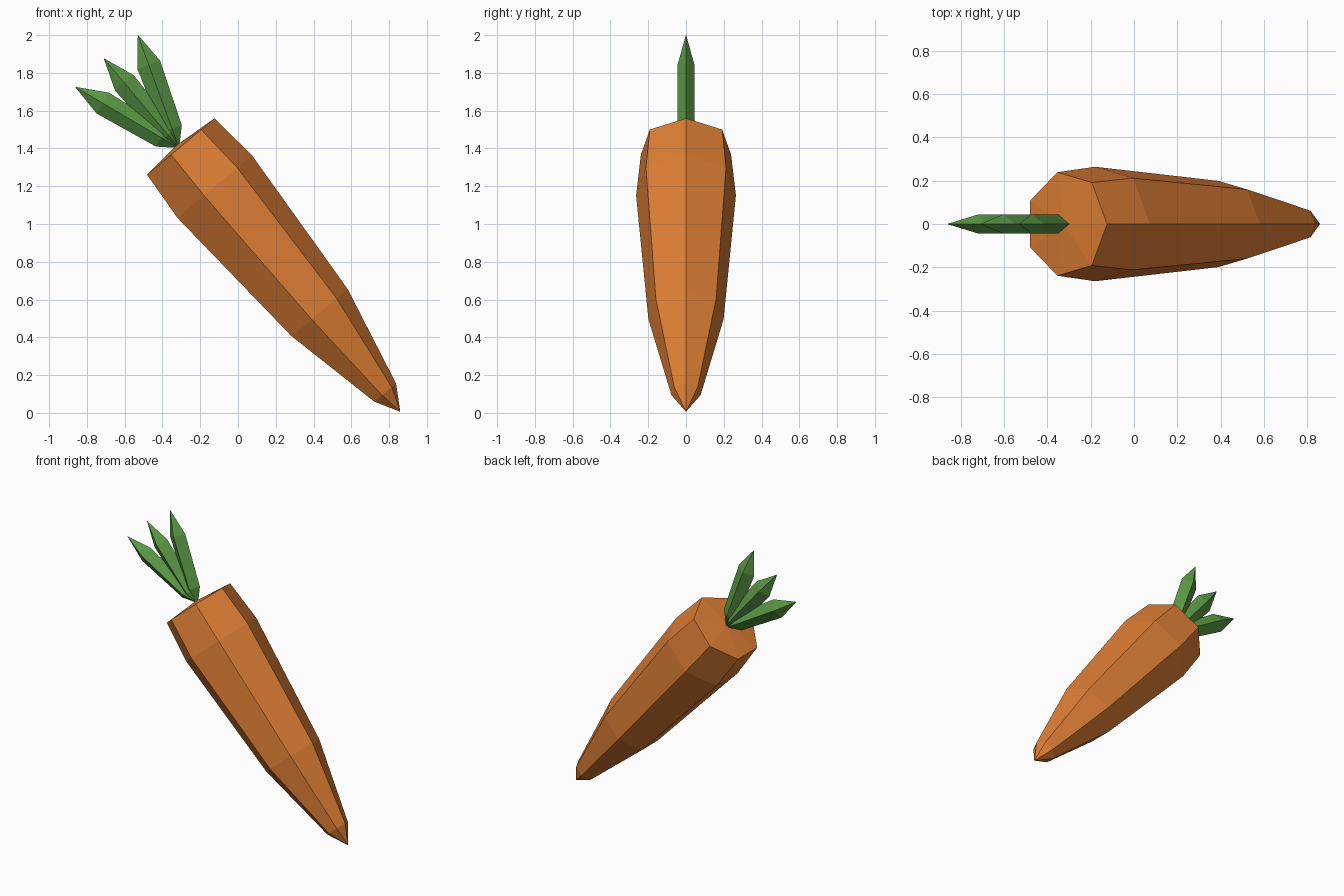
import bpy, bmesh
from math import sin, cos, pi, radians
from mathutils import Vector

if "Cube" in bpy.data.objects:
    bpy.data.objects.remove(bpy.data.objects["Cube"])


def material(name, color):
    m = bpy.data.materials.new(name)
    m.diffuse_color = color
    m.use_nodes = True
    m.node_tree.nodes["Principled BSDF"].inputs["Base Color"].default_value = m.diffuse_color
    return m


def loft(name, origin, axis, side, rings, start, end, n, mat):
    """Pointed faceted solid: rings are (distance along axis, side radius, y radius)."""
    bm = bmesh.new()
    origin, y = Vector(origin), Vector((0, 1, 0))
    loops = []
    for d, a, b in rings:
        loops.append([bm.verts.new(origin + axis * d
                                   + side * (a * cos(2 * pi * i / n))
                                   + y * (b * sin(2 * pi * i / n))) for i in range(n)])
    first = bm.verts.new(origin + axis * start)
    last = bm.verts.new(origin + axis * end)
    for i in range(n):
        j = (i + 1) % n
        bm.faces.new((first, loops[0][j], loops[0][i]))
        bm.faces.new((last, loops[-1][i], loops[-1][j]))
        for p, q in zip(loops, loops[1:]):
            bm.faces.new((p[i], p[j], q[j], q[i]))
    bmesh.ops.recalc_face_normals(bm, faces=bm.faces)
    me = bpy.data.meshes.new(name)
    bm.to_mesh(me)
    bm.free()
    me.materials.append(mat)
    ob = bpy.data.objects.new(name, me)
    bpy.context.collection.objects.link(ob)
    return ob


orange = material("carrot_orange", (0.73, 0.21, 0.035, 1))
green = material("leaf_green", (0.105, 0.32, 0.06, 1))

tilt = radians(40)
crown = (-0.312, 0, 1.402)

# Seven-sided root, leaning, with a slightly domed crown
root_profile = [(0, 0.245), (0.277, 0.271), (1.146, 0.204), (1.693, 0.079)]
loft("carrot_root", crown,
     Vector((sin(tilt), 0, -cos(tilt))), Vector((cos(tilt), 0, sin(tilt))),
     [(d, r, r) for d, r in root_profile], -0.02, 1.822, 7, orange)

# Three diamond-section leaves fanned out from the crown
for k, (angle, length) in enumerate([(20, 0.639), (40, 0.621), (59.5, 0.639)]):
    a = radians(angle)
    loft(f"leaf_{k + 1}", crown,
         Vector((-sin(a), 0, cos(a))), Vector((cos(a), 0, sin(a))),
         [(length - 0.53, 0.055, 0.045), (length - 0.17, 0.064, 0.045)],
         0, length, 4, green)
